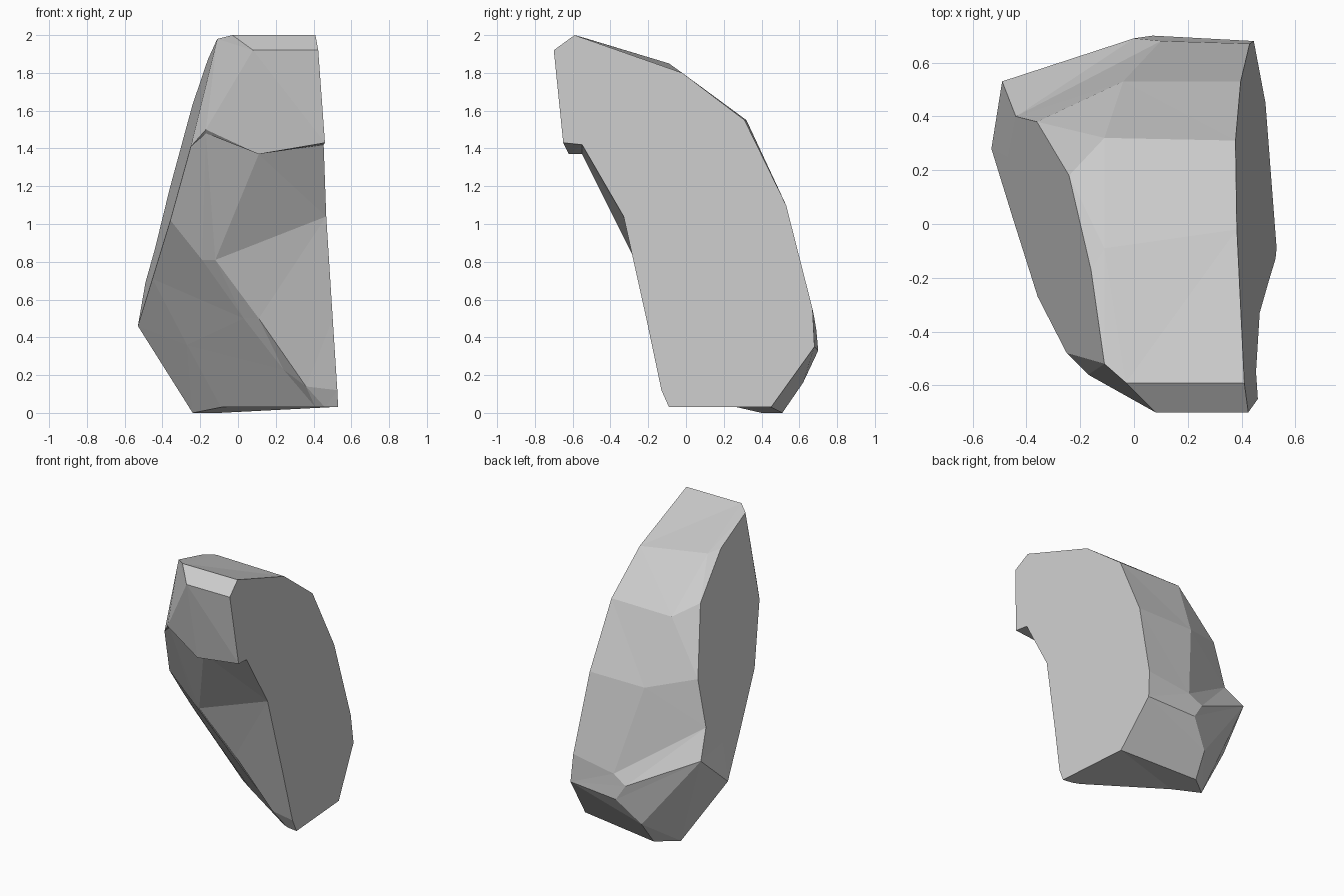
import bpy, bmesh
from mathutils import Vector

if "Cube" in bpy.data.objects:
    bpy.data.objects.remove(bpy.data.objects["Cube"])


# The two flanks of the rock are flat cuts, so x follows from y and z
def R(y, z):
    return Vector((0.5255 - 0.0766 * y - 0.0804 * z, y, z))


def L(y, z):
    return Vector((-0.622 - 0.0675 * y + 0.241 * z, y, z))


def P(x, y, z):
    return Vector((x, y, z))


# Ring order: right front, right back, back ridge, left back, left middle,
# left front, front left, front middle
def section(rf, rb, ridge, lb, lf, fl, fm, lm=None):
    return [rf, rb, ridge, lb, lm or (lb + lf) / 2, lf, fl, fm]


# Upper foot ring, repeated with a stepped back ridge
def foot(ridge):
    return section(R(-.13, .12), R(.68, .35), ridge, P(-.49, .53, .69),
                   P(-.27, .15, .36), P(.24, -.09, .23), P(.36, -.12, .14),
                   P(-.53, .28, .46))


sections = [
    # bevelled head
    section(R(-.70, 1.92), R(-.59, 2.0), P(-.03, -.59, 2.0), L(-.52, 1.98),
            L(-.52, 1.98), P(.08, -.70, 1.92), P(.08, -.70, 1.92)),
    # outer lip of the overhang
    section(R(-.65, 1.43), R(-.02, 1.80), P(-.11, -.09, 1.85), L(-.17, 1.87),
            L(-.48, 1.41), P(-.17, -.56, 1.50), P(.11, -.62, 1.37)),
    # inner lip
    section(R(-.55, 1.42), R(.31, 1.55), P(-.11, .32, 1.55), L(.18, 1.63),
            L(-.47, 1.39), P(-.17, -.54, 1.48), P(.11, -.55, 1.37)),
    # waist
    section(R(-.33, 1.04), R(.53, 1.10), P(-.04, .53, 1.10), L(.38, 1.19),
            L(-.27, 1.02), P(-.19, -.23, .81), P(-.12, -.27, .81)),
    # above the foot ledge
    section(R(-.21, .50), R(.67, .55), P(.10, .68, .50), L(.40, .87),
            L(.03, .71), P(.03, -.15, .50), P(.11, -.19, .50), L(.25, .71)),
    # foot
    foot(P(0, .69, .44)),
    foot(P(.07, .70, .33)),
    foot(P(-.08, .62, .16)),
    # base
    section(R(-.09, .03), R(.45, .03), P(-.10, .51, 0), P(-.24, .40, 0),
            P(-.09, .27, .03), P(.41, -.06, .03), P(.46, -.08, .03),
            P(-.24, .40, 0)),
]

# Loft the sections into one closed faceted rock
bm = bmesh.new()
rings = [[bm.verts.new(p) for p in s] for s in sections]
n = len(rings[0])
for a, b in zip(rings, rings[1:]):
    for i in range(n):
        j = (i + 1) % n
        bm.faces.new((a[i], a[j], b[j], b[i]))
bm.faces.new(rings[0])
bm.faces.new(rings[-1])
bmesh.ops.remove_doubles(bm, verts=bm.verts, dist=0.003)
bmesh.ops.triangulate(bm, faces=bm.faces)
bmesh.ops.recalc_face_normals(bm, faces=bm.faces)

mesh = bpy.data.meshes.new("curved_rock")
bm.to_mesh(mesh)
bm.free()
rock = bpy.data.objects.new("curved_rock", mesh)
bpy.context.collection.objects.link(rock)
